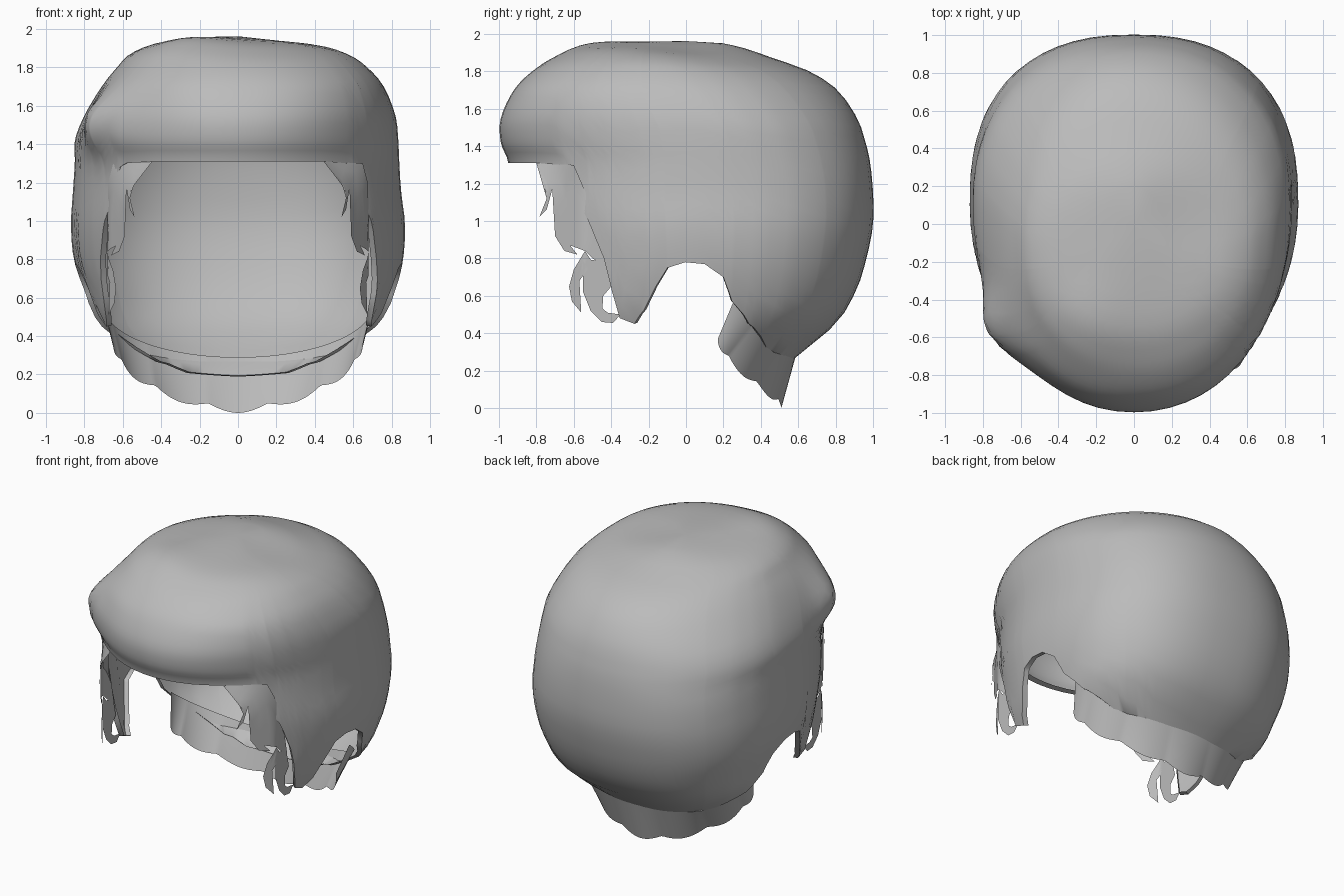
import bpy, bmesh
from math import sin, cos, radians, pi, exp

cube = bpy.data.objects.get("Cube")
if cube:
    bpy.data.objects.remove(cube, do_unlink=True)

grey = bpy.data.materials.new("hair grey")
grey.use_nodes = True
COLOR = (0.5, 0.5, 0.5, 1)
grey.diffuse_color = COLOR
grey.node_tree.nodes["Principled BSDF"].inputs["Base Color"].default_value = COLOR


def finish(bm, name, angle=60):
    mesh = bpy.data.meshes.new(name)
    bm.to_mesh(mesh)
    bm.free()
    mesh.materials.append(grey)
    obj = bpy.data.objects.new(name, mesh)
    bpy.context.collection.objects.link(obj)
    bpy.ops.object.select_all(action='DESELECT')
    obj.select_set(True)
    bpy.context.view_layer.objects.active = obj
    bpy.ops.object.shade_smooth_by_angle(angle=radians(angle))
    return obj


def clamp(v):
    return max(0, min(1, v))


def blob(x, y, cx, cy, r):
    """Soft round bump of height 1."""
    return exp(-((x - cx) ** 2 + (y - cy) ** 2) / r ** 2)


def spline_table(table, k):
    """Smooth interpolation through the table rows."""
    last = len(table) - 1
    i = min(int(k), last - 1)
    t = k - i
    rows = [table[max(0, min(last, j))] for j in range(i - 1, i + 3)]
    return [b + .5 * t * (c - a + t * (2 * a - 5 * b + 4 * c - d + t * (3 * (b - c) + d - a)))
            for a, b, c, d in zip(*rows)]


def skin(bm, rows, closed):
    """Bridge rows of vertices with quads."""
    n = len(rows[0])
    for r0, r1 in zip(rows, rows[1:]):
        for i in range(n if closed else n - 1):
            j = (i + 1) % n
            bm.faces.new((r0[i], r1[i], r1[j], r0[j]))


# Shell cross-sections: height, +x reach, -x reach, front y, back y
SECTIONS = [
    (1.955, .18, .18, -.25, .20), (1.925, .44, .42, -.54, .32),
    (1.87, .59, .56, -.70, .47), (1.80, .68, .63, -.82, .66),
    (1.70, .76, .71, -.92, .81), (1.55, .82, .80, -.99, .915),
    (1.42, .835, .85, -.99, .96), (1.31, .84, .85, -.95, .985),
    (1.15, .85, .86, -.95, 1.0), (.98, .87, .87, -.93, 1.0),
    (.80, .86, .855, -.89, .965), (.63, .82, .80, -.95, .91),
    (.45, .74, .73, -1.0, .80), (.25, .52, .52, -.6, .56),
    (.17, .44, .44, -.5, .48)]
# Hem line: degrees from the front, height
HEM = [(0, 1.31), (30, 1.31), (42, 1.30), (45, 1.28), (48, 1.15), (53, 1.0),
       (57, .80), (62, .62), (66, .48), (70, .45), (73, .52), (75.5, .65),
       (78.5, .75), (84, .78), (90, .77), (94, .70), (97, .57), (105, .45),
       (117, .36), (131, .27), (150, .22), (180, .20)]


def hem_height(b):
    for (a0, z0), (a1, z1) in zip(HEM, HEM[1:]):
        if b <= a1:
            return z0 + (z1 - z0) * (b - a0) / (a1 - a0)
    return HEM[-1][1]


def section_index(z):
    for i, (s, t) in enumerate(zip(SECTIONS, SECTIONS[1:])):
        if z >= t[0]:
            return i + (s[0] - z) / (s[0] - t[0])
    return len(SECTIONS) - 1


def shell_point(deg, k):
    z, right, left, front, back = spline_table(SECTIONS, k)
    s, c = sin(radians(deg)), cos(radians(deg))
    # widest line moves forward over the crown
    cy = .1 - .22 * clamp((z - 1.5) / .4)
    if c > 0:   # full forelock
        ey = ex = 2 / (2 + .25 * max(0, 1 - abs(z - 1.70) / .36))
    else:       # squarish back that rounds off upwards
        rise = clamp((z - 1.2) / .5)
        ey, ex = .8 + .2 * rise, .85 + .15 * rise
    x = (right if s > 0 else -left) * abs(s) ** ex
    y = cy + ((front if c > 0 else back) - cy) * abs(c) ** ey
    # swept-aside bulge at the brow
    x -= .11 * blob(x, y, -.68, -.58, .22) * exp(-((z - 1.53) / .17) ** 2)
    # uneven crown: raised forelock, shallow dip on the left
    if z > 1.6:
        top = clamp((z - 1.6) * 4)
        z += top * (.03 * blob(x, y, -.25, -.52, .25) - .03 * blob(x, y, .35, .05, .3))
    return x, y, z


# Main hair shell
half = sorted(set([a for a, _ in HEM] + list(range(0, 181, 6))))
degrees = half + [360 - a for a in reversed(half[1:-1])]
STEPS = 28
bm = bmesh.new()
rows = []
for step in range(STEPS + 1):
    row = []
    for d in degrees:
        kmax = section_index(hem_height(min(d, 360 - d)))
        row.append(bm.verts.new(shell_point(d, kmax * step / STEPS)))
    rows.append(row)
# rolled-in hem lip
rows.append([bm.verts.new((v.co.x * .96, .1 + (v.co.y - .1) * .96, v.co.z + .005)) for v in rows[-1]])
skin(bm, rows, True)
crown = bm.verts.new((0, 0, 1.962))
n = len(degrees)
for i in range(n):
    bm.faces.new((crown, rows[0][i], rows[0][(i + 1) % n]))
bmesh.ops.recalc_face_normals(bm, faces=bm.faces)
finish(bm, "hair_shell")

# Scalloped fringe at the nape
bm = bmesh.new()
rows = [[], [], []]
COUNT = 120
for i in range(COUNT + 1):
    t = -pi / 2 + pi * i / COUNT
    s, c = sin(t), max(0, cos(t))
    top = (.70 * s, .25 + .34 * c, .29 + .27 * (1 - c))
    scallop = .032 * abs(cos(6.5 * t))
    low = (.65 * s, .17 + .34 * c ** 1.7, .36 * (1 - c) ** .85 + .032 - scallop)
    mid = [(a + b) / 2 for a, b in zip(top, low)]
    for row, p in zip(rows, (top, mid, low)):
        row.append(bm.verts.new(p))
skin(bm, rows, False)
finish(bm, "nape_fringe")

# Loose temple wisps: flat outlines (y, z) bent along the temple
LOCK = [(-.80, 1.31), (-.755, 1.22), (-.745, 1.12), (-.785, 1.02), (-.745, 1.06),
        (-.715, 1.17), (-.70, 1.04), (-.70, .92), (-.65, .84), (-.58, .82),
        (-.62, .87), (-.54, .84), (-.50, .80), (-.42, .75), (-.47, 1.0), (-.60, 1.30)]
OUTER_CURL = [(-.54, .84), (-.60, .74), (-.625, .65), (-.61, .57), (-.56, .51),
              (-.585, .60), (-.57, .68), (-.50, .78)]
INNER_CURL = [(-.55, .80), (-.55, .62), (-.51, .52), (-.45, .46), (-.39, .455),
              (-.35, .50), (-.42, .51), (-.48, .56), (-.49, .62), (-.44, .66), (-.40, .65), (-.43, .78)]


def temple_x(y, z):
    """Distance of the wisps from the middle; they curl inward under the brow."""
    return min(.68, .56 + .6 * (y + .75)) - max(0, z - 1.17) * .6 * clamp((-.6 - y) / .15)


for side, label in ((1, "left"), (-1, "right")):
    for part, outline in (("lock", LOCK), ("outer_curl", OUTER_CURL), ("inner_curl", INNER_CURL)):
        bm = bmesh.new()
        face = bm.faces.new([bm.verts.new((0, y, z)) for y, z in outline])
        bmesh.ops.triangulate(bm, faces=[face])
        bmesh.ops.subdivide_edges(bm, edges=bm.edges, cuts=2, use_grid_fill=True)
        for v in bm.verts:
            v.co.x = side * temple_x(v.co.y, v.co.z)
        finish(bm, f"{label}_temple_{part}")
